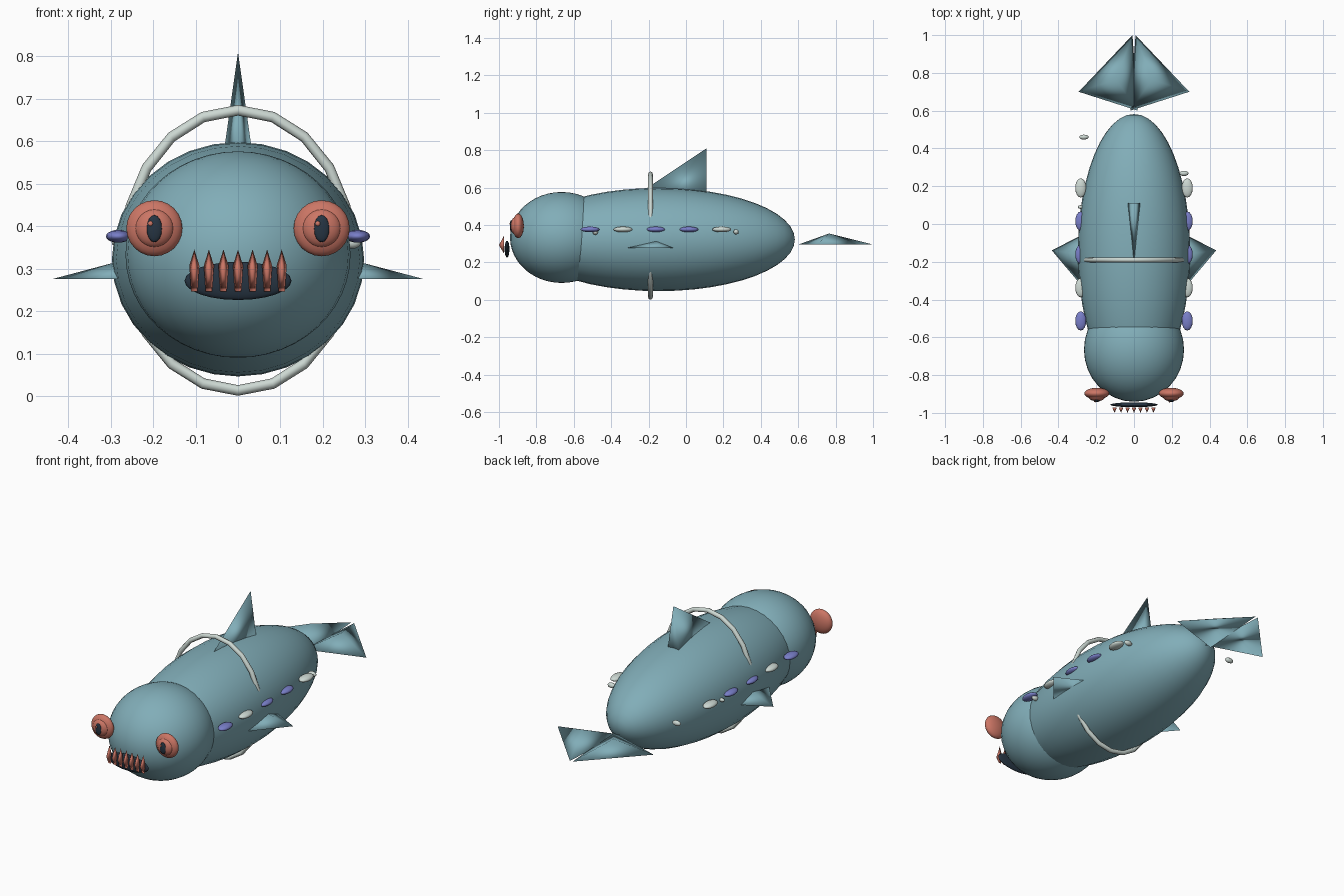
import bpy, bmesh, math
from mathutils import Matrix, Vector

if "Cube" in bpy.data.objects:
    bpy.data.objects.remove(bpy.data.objects["Cube"])


def material(name, rgb):
    m = bpy.data.materials.new(name)
    m.diffuse_color = (*rgb, 1)
    m.use_nodes = True
    m.node_tree.nodes["Principled BSDF"].inputs["Base Color"].default_value = m.diffuse_color
    return m


TEAL = material("teal skin", (0.22, 0.42, 0.48))
CORAL = material("coral", (0.60, 0.18, 0.13))
DARK = material("dark navy", (0.02, 0.035, 0.055))
BLUE = material("periwinkle", (0.19, 0.21, 0.58))
PALE = material("pale grey", (0.61, 0.69, 0.65))


def finish(name, bm, mat):
    bmesh.ops.recalc_face_normals(bm, faces=bm.faces)
    for f in bm.faces:
        f.smooth = True
    me = bpy.data.meshes.new(name)
    bm.to_mesh(me)
    bm.free()
    me.materials.append(mat)
    ob = bpy.data.objects.new(name, me)
    bpy.context.collection.objects.link(ob)
    return ob


def ellipsoid(name, centre, radii, mat, seg=24, rings=16, axis="Z"):
    bm = bmesh.new()
    bmesh.ops.create_uvsphere(bm, u_segments=seg, v_segments=rings, radius=1)
    if axis == "Y":
        bm.transform(Matrix.Rotation(math.pi / 2, 4, "X"))
    bm.transform(Matrix.Translation(centre) @ Matrix.Diagonal((*radii, 1)))
    return finish(name, bm, mat)


def pyramid(name, base, apex, mat):
    bm = bmesh.new()
    ring = [bm.verts.new(p) for p in base]
    tip = bm.verts.new(apex)
    bm.faces.new(ring)
    for i, v in enumerate(ring):
        bm.faces.new((v, ring[(i + 1) % len(ring)], tip))
    return finish(name, bm, mat)


# Body and head
ellipsoid("body", (0, -0.146, 0.322), (0.297, 0.728, 0.276), TEAL, 32, 24, "Y")
ellipsoid("head", (0, -0.665, 0.333), (0.265, 0.276, 0.243), TEAL, 32, 24)

# Dorsal fin
pyramid("dorsal_fin", [(0, -0.25, 0.57), (0.041, 0.11, 0.52), (-0.041, 0.11, 0.52)],
        (0, 0.11, 0.81), TEAL)

# Paired parts: side fins, tail halves, eyes, side spots
for s, side in ((1, "right"), (-1, "left")):
    pyramid("side_fin_" + side,
            [(s * 0.435, -0.14, 0.276), (s * 0.155, 0.005, 0.276), (s * 0.262, -0.345, 0.276)],
            (s * 0.284, -0.16, 0.316), TEAL)
    pyramid("tail_fin_" + side,
            [(s * 0.008, 1.0, 0.295), (s * 0.293, 0.70, 0.295), (s * -0.02, 0.60, 0.295)],
            (s * 0.095, 0.765, 0.354), TEAL)
    ex = s * 0.197
    ellipsoid("eye_" + side, (ex, -0.897, 0.395), (0.066, 0.03, 0.066), CORAL, axis="Y")
    ellipsoid("iris_" + side, (ex, -0.912, 0.395), (0.046, 0.026, 0.046), CORAL, axis="Y")
    ellipsoid("pupil_" + side, (ex, -0.935, 0.394), (0.018, 0.007, 0.032), DARK, 16, 10, "Y")
    ellipsoid("eye_glint_" + side, (ex - 0.009, -0.940, 0.406), (0.006, 0.004, 0.006), CORAL, 10, 6)
    for i, mat in enumerate((BLUE, PALE, BLUE, BLUE, PALE)):
        ellipsoid(f"side_spot_{side}_{i}", (s * 0.282, -0.513 + 0.176 * i, 0.376),
                  (0.029, 0.051, 0.015), mat, 16, 10)

# Small loose beads
for i, (x, y, z, rx, ry, rz) in enumerate((
        (0.265, 0.268, 0.363, 0.024, 0.014, 0.014),
        (0.270, -0.485, 0.361, 0.020, 0.014, 0.014),
        (-0.265, 0.46, 0.370, 0.025, 0.013, 0.014),
        (-0.280, 0.09, 0.361, 0.018, 0.010, 0.010))):
    ellipsoid(f"bead_{i}", (x, y, z), (rx, ry, rz), PALE, 14, 8)

# Mouth and teeth
ellipsoid("mouth", (0, -0.957, 0.271), (0.126, 0.013, 0.045), DARK, 24, 12, "Y")
for i in range(7):
    x = (i - 3) * 0.0343
    base = [(x + 0.0125 * math.sin(a), -0.972, 0.290 + 0.055 * math.cos(a))
            for a in (math.tau * k / 5 for k in range(5))]
    pyramid(f"tooth_{i}", base, (x, -1.0, 0.292), CORAL)

# Hoop around the body
bm = bmesh.new()
N, M, R = 20, 8, 0.0125
rings = []
for i in range(N):
    a = math.tau * i / N
    out = Vector((math.sin(a), 0, math.cos(a)))
    c = Vector((0.266 * out.x, -0.19, 0.343 + 0.330 * out.z))
    rings.append([bm.verts.new(c + R * (out * math.cos(b) + Vector((0, math.sin(b), 0))))
                  for b in (math.tau * j / M for j in range(M))])
for i in range(N):
    p, q = rings[i], rings[(i + 1) % N]
    for j in range(M):
        k = (j + 1) % M
        bm.faces.new((p[j], p[k], q[k], q[j]))
finish("hoop", bm, PALE)
